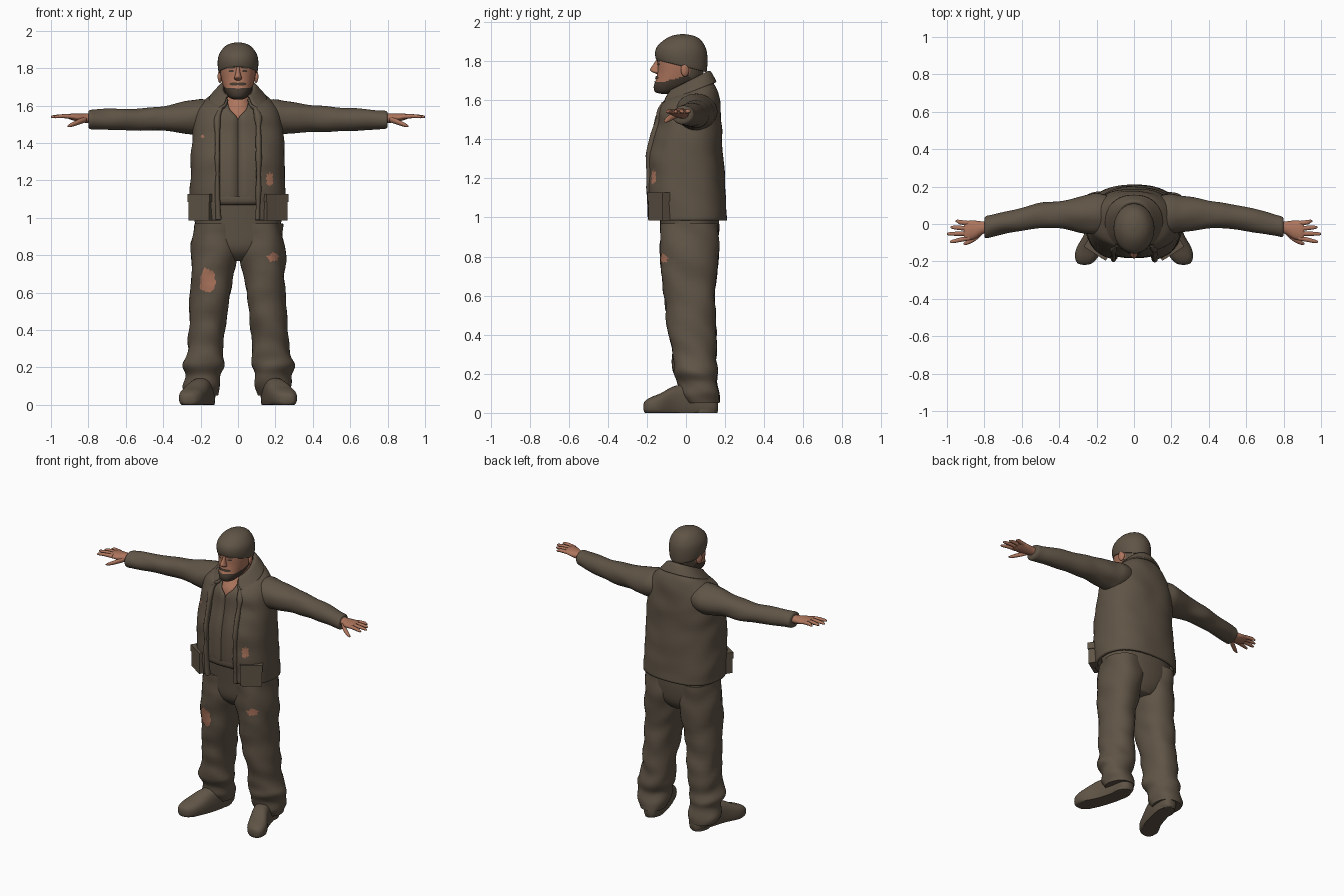
import bpy, bmesh, math
from mathutils import Vector, noise
from mathutils.bvhtree import BVHTree

if "Cube" in bpy.data.objects:
    bpy.data.objects.remove(bpy.data.objects["Cube"])


def material(name, rgb):
    mat = bpy.data.materials.new(name)
    mat.use_nodes = True
    mat.diffuse_color = (*rgb, 1)
    mat.node_tree.nodes["Principled BSDF"].inputs["Base Color"].default_value = (*rgb, 1)
    return mat


CLOTH = material("brown cloth", (.115, .088, .061))
SKIN = material("skin", (.42, .18, .11))
BEARD = material("dark beard", (.06, .043, .031))
PARTS = []
SIDES = (("left", 1), ("right", -1))


def finish(name, bm, mats):
    bmesh.ops.recalc_face_normals(bm, faces=bm.faces)
    mesh = bpy.data.meshes.new(name)
    bm.to_mesh(mesh)
    bm.free()
    for mat in mats:
        mesh.materials.append(mat)
    obj = bpy.data.objects.new(name, mesh)
    bpy.context.collection.objects.link(obj)
    PARTS.append(obj)
    return obj


def spline(keys, steps):
    """Smooth in-between sections through the key sections."""
    keys = [tuple(k) + (0,) * (7 - len(k)) for k in keys]
    rows = []
    for i in range(len(keys) - 1):
        a, b, c, d = (keys[min(max(j, 0), len(keys) - 1)] for j in range(i - 1, i + 3))
        for s in range(steps):
            t = s / steps
            rows.append([q + t * ((r - p) / 2 + t * (p - 2.5 * q + 2 * r - e / 2
                         + t * (1.5 * (q - r) + (e - p) / 2)))
                         for p, q, r, e in zip(a, b, c, d)])
    return rows + [list(keys[-1])]


def loft(name, keys, axis="z", side=1, mats=(CLOTH,), segs=32, steps=4,
         power=2.0, fold=0.0, shell=0.0, floor=False, rule=None):
    """Skin over sections: (position, centre u, centre v, radius u, radius v, tilt, half opening)."""
    bm = bmesh.new()
    rings = []
    is_open = any(len(k) > 6 for k in keys)
    for s, u, v, ru, rv, tilt, gap in spline(keys, steps):
        start = math.asin(min(1, max(0, gap) / ru) ** (power / 2)) if is_open else 0
        ring = []
        for i in range(segs + is_open):
            t = start + (2 * math.pi - 2 * start) * i / segs
            a, b = math.sin(t), -math.cos(t)
            a = math.copysign(abs(a) ** (2 / power), a)
            b = math.copysign(abs(b) ** (2 / power), b)
            pu, pv = u + ru * a, v + rv * b
            p = Vector({"z": (pu, pv, s + tilt * pv), "x": (s, pu, pv), "y": (pu, s, pv)}[axis])
            p.x *= side
            if fold:
                away = Vector({"z": (a * side, b, 0), "x": (0, a, b), "y": (a, 0, b)}[axis])
                q = Vector((p.x * 7, p.y * 7, p.z * 11 + p.y * 6))
                p += away * fold * noise.noise(q)
            if floor:
                p.z = max(p.z, 0)
            ring.append(bm.verts.new(p))
        rings.append(ring)
    for low, high in zip(rings, rings[1:]):
        for i in range(segs):
            j = (i + 1) % len(low)
            bm.faces.new((low[i], low[j], high[j], high[i]))
    if not is_open:
        bm.faces.new(rings[0])
        bm.faces.new(rings[-1])
    if rule:
        for face in bm.faces:
            face.material_index = rule(face.calc_center_median())
    obj = finish(name, bm, mats)
    if shell:
        mod = obj.modifiers.new("thickness", "SOLIDIFY")
        mod.thickness, mod.offset = shell, 0
    return obj


def ball(name, at, size, mat, turn=0):
    bm = bmesh.new()
    bmesh.ops.create_uvsphere(bm, u_segments=16, v_segments=10, radius=1)
    obj = finish(name, bm, [mat])
    obj.location, obj.scale, obj.rotation_euler.z = at, size, turn
    return obj


def patch(name, target, x, z, rx, rz, mat=SKIN, lift=.004, rough=.3):
    """Thin rounded plate laid on the front of a part."""
    mesh = target.data
    tree = BVHTree.FromPolygons([v.co for v in mesh.vertices], [p.vertices for p in mesh.polygons])
    bm = bmesh.new()
    bmesh.ops.create_grid(bm, x_segments=12, y_segments=12, size=1)
    for vert in bm.verts:
        a, b = vert.co.x, vert.co.y
        ragged = 1 + rough * noise.noise((a * 2 + x * 9, b * 2, z * 9))
        px = x + rx * ragged * a * math.sqrt(1 - b * b / 2)
        pz = z + rz * ragged * b * math.sqrt(1 - a * a / 2)
        hit = tree.ray_cast(Vector((px, -1, pz)), Vector((0, 1, 0)))[0]
        vert.co = (px, (hit.y if hit else -.1) - lift, pz)
    return finish(name, bm, [mat])


# Trousers
loft("trouser_seat", [(.77, 0, .03, .08, .09), (.83, 0, .02, .19, .135),
                      (.95, 0, .02, .23, .15), (1.1, 0, .01, .225, .155)], power=2.3)
legs = {}
for label, side in SIDES:
    legs[label] = loft(label + "_trouser_leg", [
        (.05, .185, .085, .085, .085), (.1, .19, .07, .1, .1), (.16, .185, .055, .092, .1),
        (.21, .185, .045, .108, .115), (.27, .178, .045, .1, .112), (.4, .168, .035, .097, .12),
        (.6, .148, .017, .107, .13), (.8, .128, .018, .122, .148), (.97, .118, .02, .117, .15)],
        side=side, steps=6, power=2.2, fold=.016)
    # Shoes
    loft(label + "_shoe", [
        (.165, .168, .04, .02, .03), (.14, .17, .045, .045, .055), (.05, .178, .055, .055, .085),
        (-.05, .205, .055, .06, .085), (-.13, .24, .04, .068, .06), (-.18, .255, .035, .06, .045),
        (-.21, .263, .03, .038, .03), (-.218, .265, .03, .01, .01)],
        axis="y", side=side, power=2.6, floor=True)
    loft(label + "_shoe_sole", [(0, .175, .085, .05, .075), (.02, .175, .085, .052, .078)], side=side)

# Shirt with an open neck, and its hem
loft("shirt", [
    (1.07, 0, .0, .215, .165, 0, 0), (1.12, 0, -.005, .22, .175, 0, 0), (1.3, 0, -.005, .22, .168, 0, 0),
    (1.45, 0, .01, .21, .152, 0, 0), (1.53, 0, .01, .19, .143, 0, .002),
    (1.59, 0, .01, .14, .128, .15, .04), (1.65, 0, .01, .078, .098, .45, .055)],
    power=2.4, segs=40, shell=.006)
loft("shirt_hem", [(1.07, 0, 0, .215, .168), (1.085, 0, -.002, .222, .178),
                   (1.115, 0, -.002, .222, .18), (1.13, 0, 0, .215, .17)], power=2.4)

# Open jacket and folded collar
jacket = loft("jacket", [
    (.985, 0, .012, .252, .192, 0, .095), (1.1, 0, .003, .25, .194, 0, .1),
    (1.3, 0, -.005, .243, .187, 0, .1), (1.45, 0, .01, .235, .168, 0, .1),
    (1.55, 0, .012, .222, .155, .1, .1), (1.61, 0, .012, .18, .14, .25, .085),
    (1.645, 0, .01, .112, .115, .45, .062), (1.67, 0, .01, .082, .1, .5, .052)],
    power=2.4, segs=64, steps=6, fold=.008, shell=.016)
loft("collar", [(1.68, 0, .01, .08, .1, .5, .052), (1.685, 0, .01, .092, .11, .5, .06),
                (1.655, 0, .008, .125, .13, .45, .075), (1.63, 0, .006, .15, .145, .4, .1)],
     power=2.2, segs=48, shell=.012)

for label, side in SIDES:
    # Front edge folds
    loft(label + "_lapel", [
        (.99, .105, -.172, .014, .02), (1.15, .11, -.182, .013, .018), (1.32, .11, -.184, .013, .018),
        (1.46, .11, -.152, .015, .018), (1.54, .108, -.128, .02, .02), (1.59, .09, -.112, .012, .014)],
        side=side, segs=12, fold=.008)
    # Hip pockets with flaps
    for part, z, height, size in (("pocket", 1.04, .055, 1), ("pocket_flap", 1.105, .022, 1.08)):
        bm = bmesh.new()
        bmesh.ops.create_cube(bm, size=2)
        pocket = finish(f"{label}_{part}", bm, [CLOTH])
        pocket.location = (side * .195, -.135, z)
        pocket.scale = (.065 * size, .026 * size, height)
        pocket.rotation_euler.z = side * math.radians(33)
        bevel = pocket.modifiers.new("rounding", "BEVEL")
        bevel.width, bevel.segments = .014, 3
    # Sleeves with cuffs
    loft(label + "_sleeve", [
        (.1, .055, 1.55, .085, .075), (.19, .055, 1.54, .105, .096), (.26, .052, 1.534, .098, .088),
        (.4, .05, 1.529, .077, .07), (.52, .042, 1.525, .067, .064), (.66, .014, 1.526, .06, .058),
        (.75, -.008, 1.526, .056, .052), (.79, -.018, 1.526, .056, .05), (.8, -.02, 1.526, .046, .04)],
        axis="x", side=side, steps=5, fold=.012)
    # Hands
    loft(label + "_palm", [
        (.76, -.012, 1.53, .03, .026), (.81, -.02, 1.532, .034, .025), (.85, -.03, 1.535, .048, .022),
        (.89, -.036, 1.54, .053, .017), (.91, -.038, 1.541, .048, .01)],
        axis="x", side=side, mats=(SKIN,), segs=20)
    for finger, base, tip, reach in (("little", .004, .015, .955), ("ring", -.024, -.018, .982),
                                     ("middle", -.05, -.053, 1), ("index", -.075, -.094, .985)):
        loft(f"{label}_{finger}_finger", [
            (.88, base, 1.54, .013, .012), (.93, (base + tip) / 2, 1.543, .0125, .011),
            (reach - .012, tip, 1.54, .009, .008), (reach, tip, 1.538, .003, .003)],
            axis="x", side=side, mats=(SKIN,), segs=10)
    loft(label + "_thumb", [
        (.81, -.04, 1.528, .016, .016), (.85, -.075, 1.513, .017, .015),
        (.89, -.098, 1.497, .013, .011), (.912, -.106, 1.489, .004, .004)],
        axis="x", side=side, mats=(SKIN,), segs=10)

# Neck
loft("neck", [(1.48, 0, .0, .12, .125), (1.56, 0, .0, .1, .112), (1.61, 0, .005, .072, .085),
              (1.66, 0, .015, .066, .072), (1.73, 0, .02, .066, .07)], mats=(SKIN,))


# Head: bearded jaw, hair at the nape
def head_colour(p):
    if p.y > .02:
        return 1
    return 2 if p.z < 1.695 + .28 * max(0, p.y + .11) else 0


head = loft("head", [
    (1.632, 0, -.095, .022, .03), (1.642, 0, -.095, .045, .062), (1.67, 0, -.065, .066, .1),
    (1.705, 0, -.04, .08, .113), (1.745, 0, -.028, .09, .118), (1.785, 0, -.025, .096, .12),
    (1.83, 0, -.025, .096, .12), (1.87, 0, -.025, .08, .1)],
    mats=(SKIN, CLOTH, BEARD), segs=48, steps=6, power=2.15, rule=head_colour)
loft("nose", [(1.735, 0, -.142, .012, .01), (1.745, 0, -.152, .021, .024), (1.758, 0, -.157, .017, .027),
              (1.785, 0, -.148, .01, .018), (1.81, 0, -.14, .009, .01)], mats=(SKIN,), segs=16)
patch("lower_lip", head, 0, 1.697, .022, .006, lift=.005, rough=0)
for label, side in SIDES:
    patch(label + "_eye", head, side * .036, 1.784, .014, .006, BEARD, .003, 0)
    patch(label + "_eyebrow", head, side * .038, 1.803, .022, .005, BEARD, .005, 0)
    patch(label + "_moustache", head, side * .02, 1.715, .026, .008, BEARD, .006, 0)
    ball(label + "_ear", (side * .096, -.005, 1.755), (.012, .022, .034), SKIN, side * .3)

# Knitted cap
loft("cap", [
    (1.77, 0, -.024, .096, .12, -.24), (1.774, 0, -.024, .104, .13, -.24),
    (1.825, 0, -.024, .109, .134, -.12), (1.87, 0, -.022, .102, .124, -.05),
    (1.91, 0, -.018, .076, .092), (1.93, 0, -.016, .044, .054), (1.938, 0, -.016, .008, .01)], segs=40)

# Worn holes in the clothes
patch("right_knee_hole", legs["right"], -.162, .665, .042, .064)
patch("left_thigh_hole", legs["left"], .19, .79, .032, .022, rough=.6)
patch("left_jacket_hole", jacket, .17, 1.205, .02, .036, lift=.012, rough=.6)
patch("right_jacket_hole", jacket, -.19, 1.435, .01, .009, lift=.012)

bpy.ops.object.select_all(action="DESELECT")
for part in PARTS:
    part.select_set(True)
bpy.context.view_layer.objects.active = PARTS[0]
bpy.ops.object.shade_smooth_by_angle(angle=math.radians(50))
